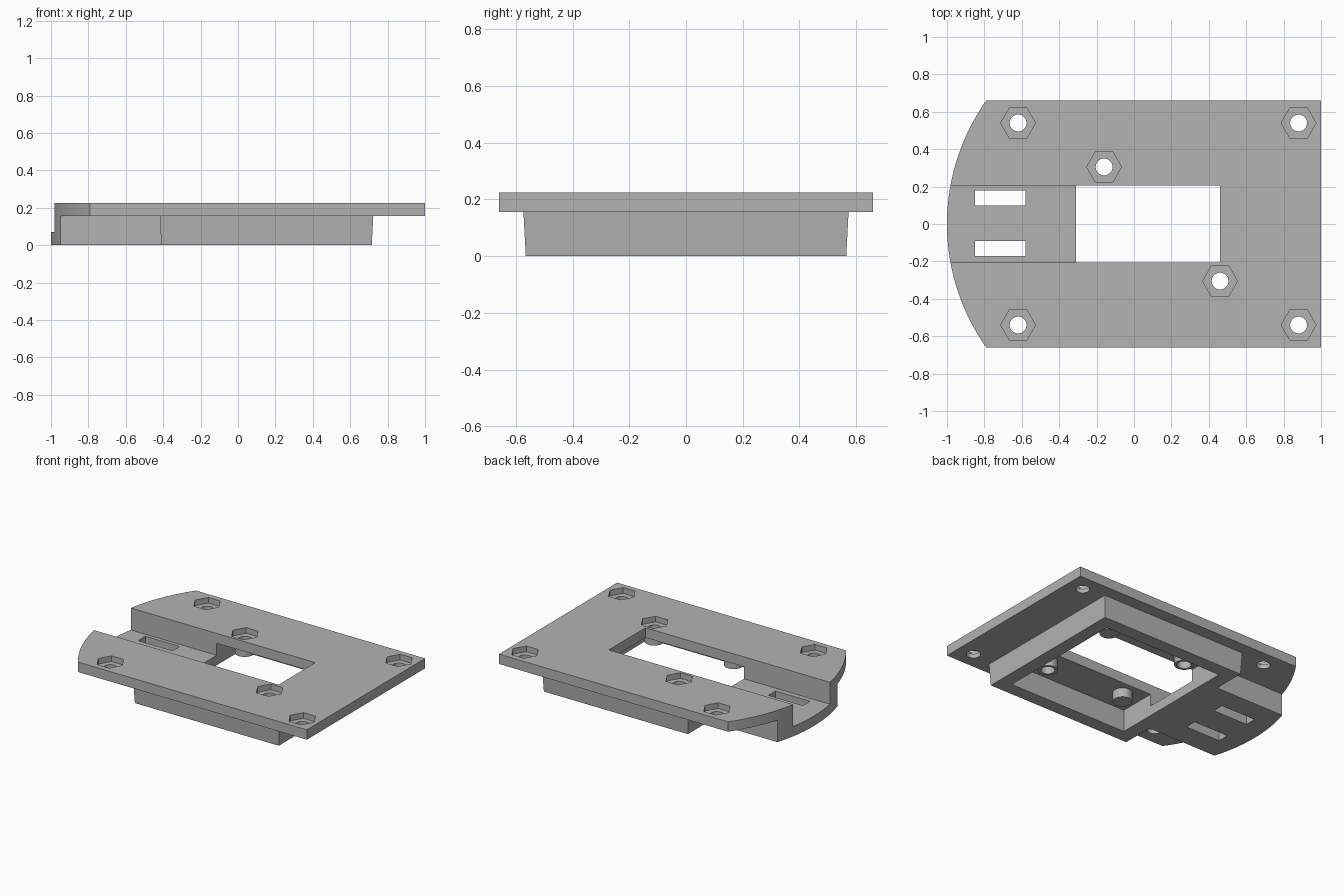
import bpy, bmesh, math

cube = bpy.data.objects.get("Cube")
if cube:
    bpy.data.objects.remove(cube, do_unlink=True)

grey = bpy.data.materials.new("mid grey")
grey.use_nodes = True
colour = (0.45, 0.45, 0.45, 1)
grey.diffuse_color = colour
grey.node_tree.nodes["Principled BSDF"].inputs["Base Color"].default_value = colour


def prism(name, outline, z0, z1, top=None):
    """Solid between an outline at z0 and a matching outline at z1."""
    bm = bmesh.new()
    low = [bm.verts.new((x, y, z0)) for x, y in outline]
    high = [bm.verts.new((x, y, z1)) for x, y in (top or outline)]
    bm.faces.new(low[::-1])
    bm.faces.new(high)
    n = len(low)
    for i in range(n):
        j = (i + 1) % n
        bm.faces.new((low[i], low[j], high[j], high[i]))
    mesh = bpy.data.meshes.new(name)
    bm.to_mesh(mesh)
    bm.free()
    mesh.materials.append(grey)
    ob = bpy.data.objects.new(name, mesh)
    bpy.context.collection.objects.link(ob)
    return ob


def rect(x0, x1, y0, y1):
    return [(x0, y0), (x1, y0), (x1, y1), (x0, y1)]


def ring(x, y, r, sides):
    turn = 2 * math.pi / sides
    return [(x + r * math.cos(i * turn), y + r * math.sin(i * turn)) for i in range(sides)]


def combine(body, tool, operation):
    """Apply a boolean and remove the tool solid."""
    tool.hide_render = True
    mod = body.modifiers.new("combine", "BOOLEAN")
    mod.operation, mod.object, mod.solver = operation, tool, "EXACT"
    bpy.context.view_layer.objects.active = body
    bpy.ops.object.modifier_apply(modifier=mod.name)
    bpy.data.objects.remove(tool, do_unlink=True)


LOW, HIGH, HALF = 0.155, 0.225, 0.66

# Top plate with the tapered skirt and channel block below
body = prism("mounting_plate", rect(-1.1, 1, -HALF, HALF), LOW, HIGH)
combine(body, prism("skirt", rect(-0.41, 0.715, -0.565, 0.565), 0, 0.19,
                    rect(-0.42, 0.725, -0.575, 0.575)), "UNION")
combine(body, prism("channel", rect(-1.1, -0.36, -0.335, 0.335), 0, 0.2), "UNION")

# Hollow inside the skirt
combine(body, prism("cavity", rect(-0.31, 0.62, -0.47, 0.47), -0.1, LOW), "DIFFERENCE")

# Four pegs hanging under the plate
for x in (-0.16, 0.46):
    for y in (-0.305, 0.305):
        combine(body, prism("peg", ring(x, y, 0.063, 32), 0.09, 0.17), "UNION")

# Channel trough running into the window, and floor slots
combine(body, prism("opening", rect(-1.2, 0.46, -0.205, 0.205), 0.07, 0.4), "DIFFERENCE")
for y in (-0.13, 0.14):
    combine(body, prism("slot", rect(-0.85, -0.58, y - 0.04, y + 0.04), -0.1, 0.12), "DIFFERENCE")

# Screw holes with hexagonal nut pockets
screws = [(x, y) for x in (-0.62, 0.88) for y in (-0.54, 0.54)]
screws += [(-0.16, 0.305), (0.46, -0.305)]
for x, y in screws:
    combine(body, prism("pocket", ring(x, y, 0.093, 6), 0.185, 0.3), "DIFFERENCE")
    combine(body, prism("hole", ring(x, y, 0.045, 32), 0.03, 0.3), "DIFFERENCE")

# Rounded end trims plate and channel together
radius = 1.142
sweep = math.asin(HALF / radius)
arc = [(radius - 1 - radius * math.cos(a), radius * math.sin(a))
       for a in (sweep - 2 * sweep * i / 40 for i in range(41))]
outline = [(1.1, HALF + 0.1), (arc[0][0], HALF + 0.1)] + arc
outline += [(arc[-1][0], -HALF - 0.1), (1.1, -HALF - 0.1)]
combine(body, prism("outline", outline, -0.2, 0.5), "INTERSECT")

bpy.ops.object.select_all(action="DESELECT")
body.select_set(True)
bpy.context.view_layer.objects.active = body
bpy.ops.object.shade_smooth_by_angle(angle=math.radians(30))
